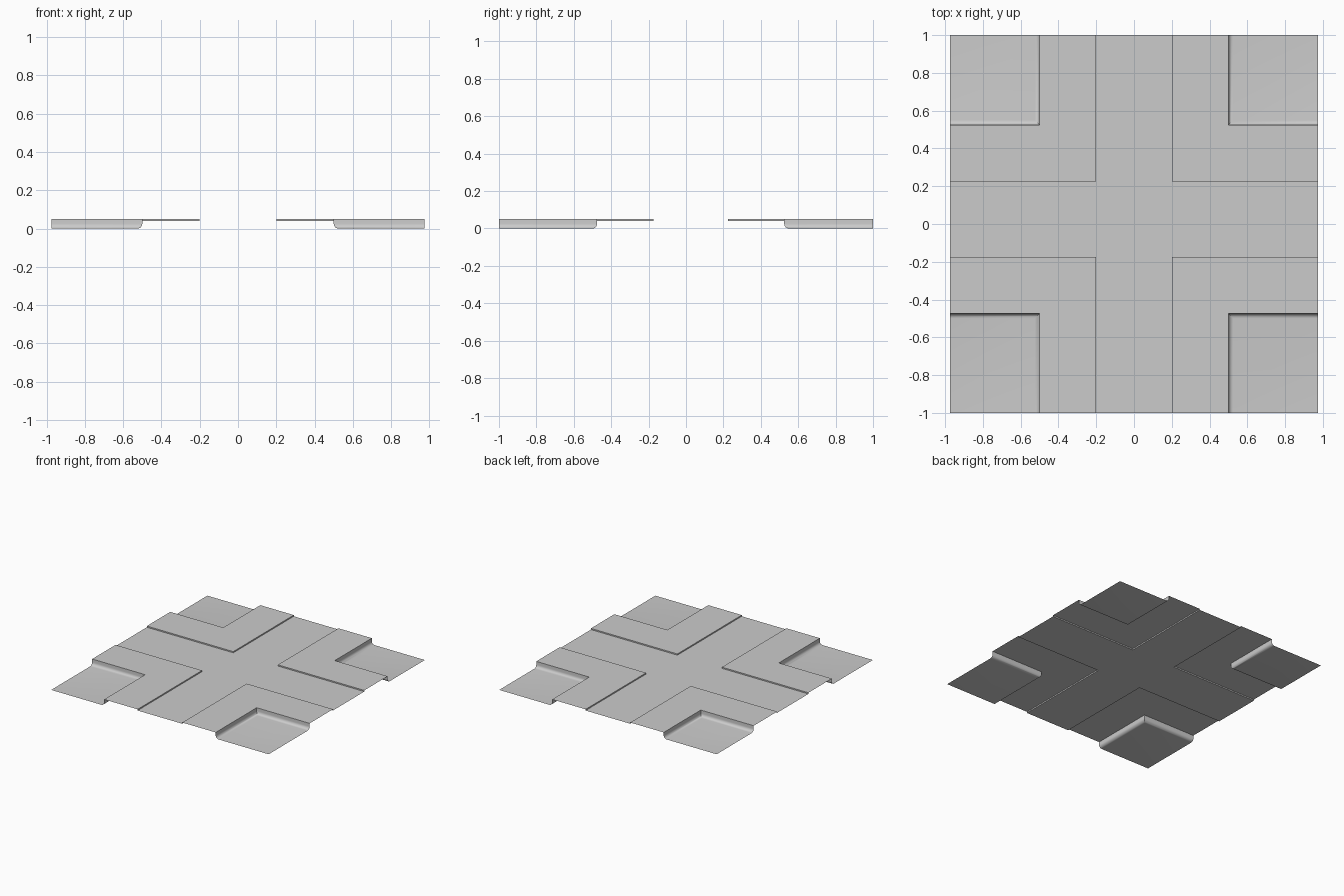
import bpy, bmesh, math

if "Cube" in bpy.data.objects:
    bpy.data.objects.remove(bpy.data.objects["Cube"])

CY = 0.025                   # crossing centre sits slightly off the tile centre in y
XE = 0.975                   # half width in x
ROAD_Z, WALK_Z = 0.04, 0.05
ROAD, KERB, R = 0.2, 0.5, 0.025


def finish(name, bm, smooth=False):
    bmesh.ops.remove_doubles(bm, verts=bm.verts, dist=1e-5)
    mesh = bpy.data.meshes.new(name)
    bm.to_mesh(mesh)
    bm.free()
    obj = bpy.data.objects.new(name, mesh)
    bpy.context.collection.objects.link(obj)
    if smooth:
        bpy.ops.object.select_all(action='DESELECT')
        obj.select_set(True)
        bpy.context.view_layer.objects.active = obj
        bpy.ops.object.shade_smooth_by_angle(angle=math.radians(35))


def add_face(bm, pts, flip=False):
    if flip:
        pts = pts[::-1]
    bm.faces.new([bm.verts.new(p) for p in pts])


def y_reach(sy):
    return 1 - sy * CY       # distance from crossing centre to the tile edge


QUADRANTS = [(sx, sy) for sx in (-1, 1) for sy in (-1, 1)]


def corner_strips(name, profile, smooth=False, fill=False):
    """Sweep a (distance, height) profile round each of the four corners."""
    bm = bmesh.new()
    for sx, sy in QUADRANTS:
        ye, flip = y_reach(sy), sx * sy < 0

        def P(x, y, z):
            return (sx * x, CY + sy * y, z)

        for (a, za), (b, zb) in zip(profile, profile[1:]):
            add_face(bm, [P(a, a, za), P(b, b, zb), P(b, ye, zb), P(a, ye, za)], flip)
            add_face(bm, [P(a, a, za), P(XE, a, za), P(XE, b, zb), P(b, b, zb)], flip)
        if fill:
            d, z = profile[-1]
            add_face(bm, [P(d, d, z), P(XE, d, z), P(XE, ye, z), P(d, ye, z)], flip)
    finish(name, bm, smooth)


# Crossing roads: centre square plus four arms
bm = bmesh.new()
xs = [-XE, -ROAD, ROAD, XE]
ys = [-1, CY - ROAD, CY + ROAD, 1]
for i in range(3):
    for j in range(3):
        if i == 1 or j == 1:
            add_face(bm, [(xs[i], ys[j], ROAD_Z), (xs[i + 1], ys[j], ROAD_Z),
                          (xs[i + 1], ys[j + 1], ROAD_Z), (xs[i], ys[j + 1], ROAD_Z)])
finish("crossing_road", bm)

# Raised border with a small step up from the road
corner_strips("raised_border", [(ROAD, ROAD_Z), (ROAD, WALK_Z), (KERB, WALK_Z)])

# Drop wall with a rounded foot running into the low corner floors
arc = [(KERB + R * (1 - math.cos(t)), R * (1 - math.sin(t)))
       for t in (math.radians(15 * k) for k in range(7))]
corner_strips("wall_and_low_floor", [(KERB, WALK_Z)] + arc, smooth=True, fill=True)
